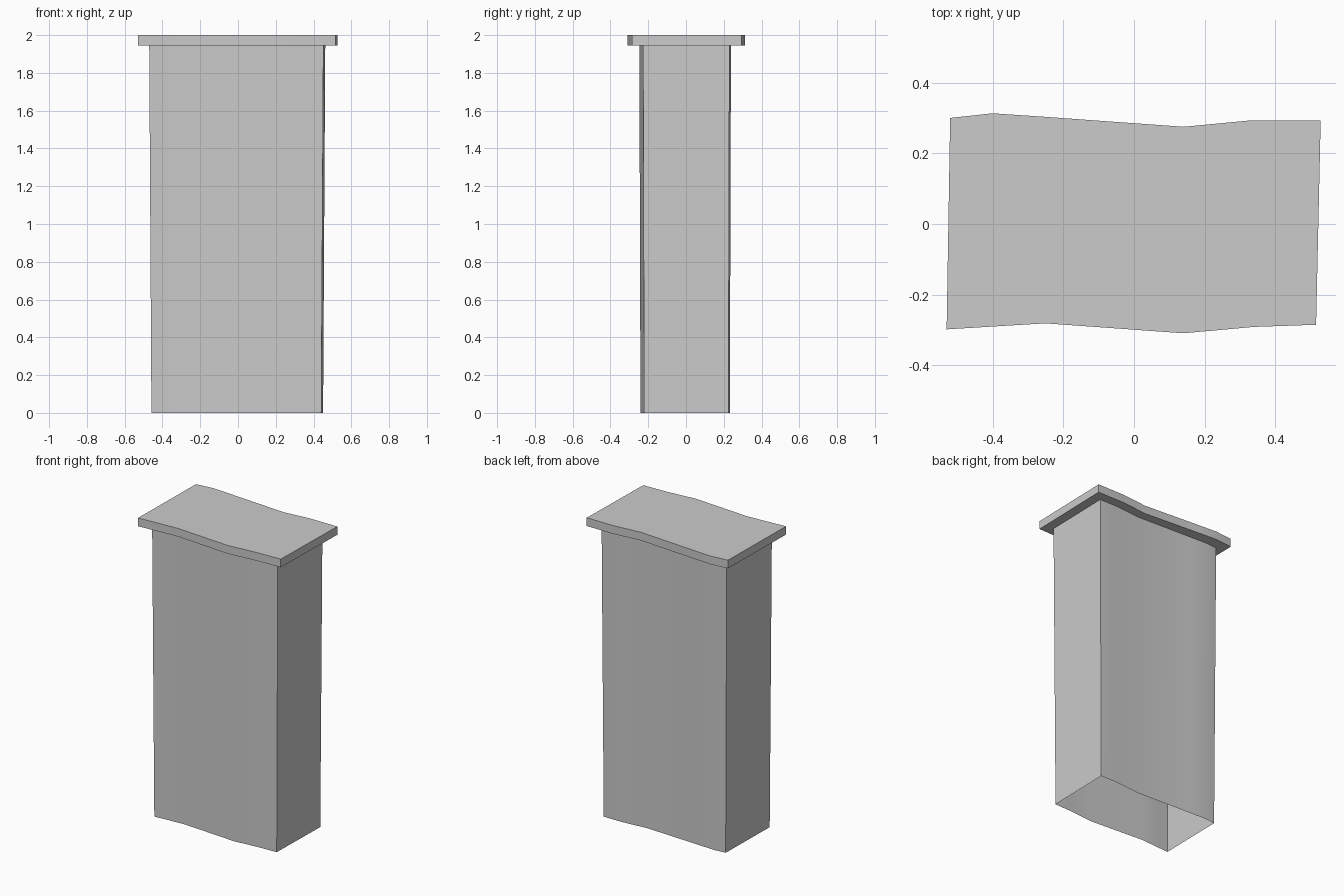
import bpy
import bmesh

old = bpy.data.objects.get("Cube")
if old:
    bpy.data.objects.remove(old, do_unlink=True)

GREY = (0.6, 0.6, 0.6, 1.0)
grey = bpy.data.materials.new("plain grey")
grey.use_nodes = True
grey.diffuse_color = GREY
grey.node_tree.nodes["Principled BSDF"].inputs["Base Color"].default_value = GREY

# Wavy outlines, counter-clockwise from the front right corner
CAP = [(-0.53, -0.298), (-0.40, -0.29), (-0.25, -0.281), (0.14, -0.309),
       (0.34, -0.291), (0.515, -0.285), (0.528, 0.293), (0.33, 0.293),
       (0.14, 0.275), (-0.25, 0.303), (-0.40, 0.313), (-0.52, 0.30)]
BODY = [(-0.47, -0.234), (-0.37, -0.227), (-0.25, -0.22), (0.14, -0.247),
        (0.34, -0.231), (0.452, -0.227), (0.462, 0.23), (0.33, 0.23),
        (0.14, 0.214), (-0.25, 0.232), (-0.38, 0.238), (-0.462, 0.231)]


def extrude_outline(name, outline, low, high, taper=1.0, capped=True):
    """Walls between two heights, scaled by taper at the bottom."""
    bm = bmesh.new()
    bottom = [bm.verts.new((x * taper, y * taper, low)) for x, y in outline]
    top = [bm.verts.new((x, y, high)) for x, y in outline]
    n = len(outline)
    for i in range(n):
        j = (i + 1) % n
        bm.faces.new((bottom[i], bottom[j], top[j], top[i]))
    if capped:
        bm.faces.new(top)
        bm.faces.new(bottom[::-1])
    mesh = bpy.data.meshes.new(name)
    bm.to_mesh(mesh)
    bm.free()
    mesh.materials.append(grey)
    obj = bpy.data.objects.new(name, mesh)
    bpy.context.collection.objects.link(obj)
    bpy.ops.object.select_all(action="DESELECT")
    obj.select_set(True)
    bpy.context.view_layer.objects.active = obj
    bpy.ops.object.shade_smooth_by_angle(angle=0.6)
    return obj


# Hollow shaft, open at the bottom
extrude_outline("pillar_body", BODY, 0.0, 1.945, taper=0.975, capped=False)
# Overhanging slab
extrude_outline("top_slab", CAP, 1.945, 2.0)
